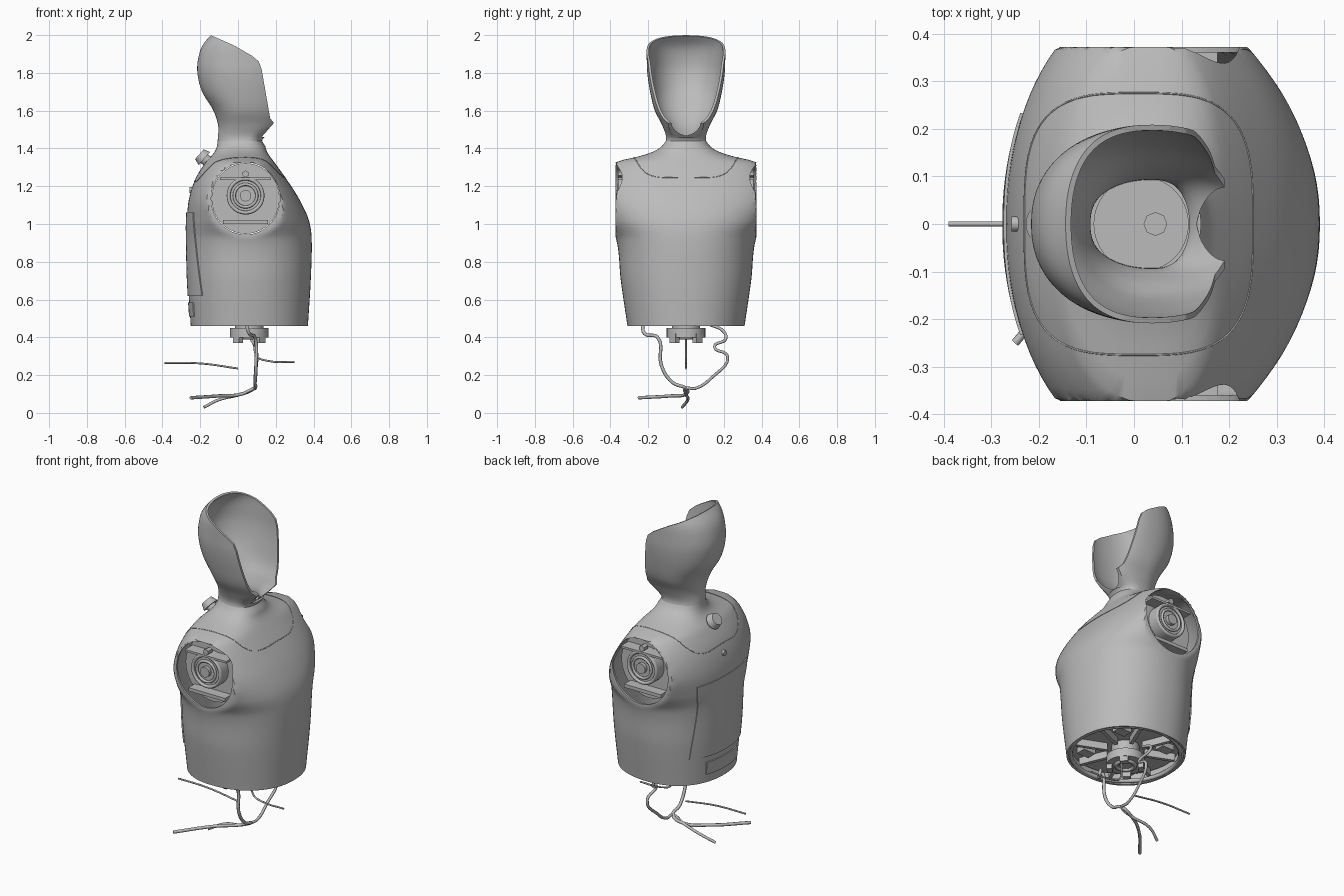
import bpy, bmesh, math
from math import sin, cos, pi
from mathutils import Vector
from mathutils.bvhtree import BVHTree

if "Cube" in bpy.data.objects:
    bpy.data.objects.remove(bpy.data.objects["Cube"])

grey = bpy.data.materials.new("matte grey")
grey.use_nodes = True
grey.diffuse_color = (0.5, 0.5, 0.5, 1)
grey.node_tree.nodes["Principled BSDF"].inputs["Base Color"].default_value = (0.5, 0.5, 0.5, 1)

CX, POWER, SHOULDER = 0.04, 2.2, 0.372
# Body sections: height, back x, front x, half width (clipped flat at the shoulders)
ROWS = [
    (.46, -.25, .37, .31), (.7, -.265, .385, .345), (.92, -.27, .39, .37),
    (1.02, -.27, .375, .43), (1.13, -.26, .325, .475), (1.24, -.225, .255, .45),
    (1.33, -.17, .19, .372), (1.35, -.15, .175, .28), (1.38, -.125, .155, .18),
    (1.41, -.112, .145, .13), (1.45, -.107, .13, .105), (1.52, -.105, .23, .125),
    (1.6, -.13, .27, .165), (1.7, -.19, .28, .19), (1.8, -.215, .28, .205),
    (1.88, -.21, .28, .208), (1.95, -.185, .28, .208), (2.02, -.125, .28, .2),
]


def section(z):
    """Smooth interpolation of the section table."""
    i = max(k for k in range(len(ROWS) - 1) if ROWS[k][0] <= z + 1e-6 or k == 0)
    p, q = ROWS[i], ROWS[i + 1]
    o, r = ROWS[max(i - 1, 0)], ROWS[min(i + 2, len(ROWS) - 1)]
    h = q[0] - p[0]
    t = (z - p[0]) / h
    out = []
    for c in (1, 2, 3):
        m0 = (q[c] - o[c]) / (q[0] - o[0]) * h
        m1 = (r[c] - p[c]) / (r[0] - p[0]) * h
        s = t * t * (3 - 2 * t)
        out.append(p[c] + (q[c] - p[c]) * s + m0 * t * (1 - t) ** 2 - m1 * t * t * (1 - t))
    return out


def skin(z, a, off=0.0):
    """Point on the body surface at height z and angle a."""
    back, front, wide = section(z)
    bend = lambda v: math.copysign(abs(v) ** (2 / POWER), v)
    reach = front - CX if cos(a) > 0 else CX - back
    y = max(-SHOULDER, min(SHOULDER, wide * bend(sin(a))))
    return Vector((CX + reach * bend(cos(a)) + off * cos(a), y + off * sin(a), z))


def finish(ob, name, angle=35):
    ob.name = name
    ob.data.materials.clear()
    ob.data.materials.append(grey)
    bpy.ops.object.select_all(action='DESELECT')
    ob.select_set(True)
    bpy.context.view_layer.objects.active = ob
    bpy.ops.object.shade_smooth_by_angle(angle=math.radians(angle))
    return ob


def mesh(name, verts, faces):
    me = bpy.data.meshes.new(name)
    me.from_pydata([tuple(v) for v in verts], [], faces)
    bm = bmesh.new()
    bm.from_mesh(me)
    bmesh.ops.recalc_face_normals(bm, faces=bm.faces)
    bm.to_mesh(me)
    bm.free()
    ob = bpy.data.objects.new(name, me)
    bpy.context.collection.objects.link(ob)
    return ob


def apply(ob, kind, **settings):
    bpy.context.view_layer.objects.active = ob
    mod = ob.modifiers.new("mod", kind)
    for key, value in settings.items():
        setattr(mod, key, value)
    bpy.ops.object.modifier_apply(modifier=mod.name)


def cut(ob, cutter):
    apply(ob, 'BOOLEAN', operation='DIFFERENCE', object=cutter, solver='EXACT')
    bpy.data.objects.remove(cutter)


def grid_faces(rows, cols, closed):
    last = cols if closed else cols - 1
    return [(j * cols + i, j * cols + (i + 1) % cols,
             (j + 1) * cols + (i + 1) % cols, (j + 1) * cols + i)
            for j in range(rows - 1) for i in range(last)]


def shell(name, z0, z1, rows, cols=96):
    verts = [skin(z0 + (z1 - z0) * j / (rows - 1), 2 * pi * i / cols)
             for j in range(rows) for i in range(cols)]
    ob = mesh(name, verts, grid_faces(rows, cols, True))
    apply(ob, 'SOLIDIFY', thickness=0.012, offset=-1)
    return ob


def patch(name, z0, z1, a0, a1, n=20):
    """Raised panel on the back, half angle a0 at the bottom and a1 at the top."""
    verts = []
    for j in range(n):
        t = j / (n - 1)
        half = a0 + (a1 - a0) * t
        verts += [skin(z0 + (z1 - z0) * t, pi + half * (2 * i / (n - 1) - 1), 0.006) for i in range(n)]
    ob = mesh(name, verts, grid_faces(n, n, False))
    apply(ob, 'SOLIDIFY', thickness=0.008, offset=-1)
    return finish(ob, name)


def cyl(name, loc, r, depth, rot=(0, 0, 0), squash=1.0, top=None, sides=40):
    bpy.ops.mesh.primitive_cone_add(vertices=sides, radius1=r, radius2=r if top is None else top,
                                    depth=depth, location=loc, rotation=rot)
    ob = bpy.context.object
    ob.scale.y = squash
    return finish(ob, name)


def box(name, loc, size, turn=0.0):
    bpy.ops.mesh.primitive_cube_add(size=1, location=loc, rotation=(0, 0, turn))
    ob = bpy.context.object
    ob.scale = size
    return finish(ob, name)


def ring(name, loc, r, thick, rot=(0, 0, 0), squash=1.0):
    bpy.ops.mesh.primitive_torus_add(major_radius=r, minor_radius=thick, location=loc, rotation=rot,
                                     major_segments=40, minor_segments=8)
    bpy.context.object.scale.y = squash
    return finish(bpy.context.object, name, 60)


def tube(name, points, r, cyclic=False):
    cu = bpy.data.curves.new(name, 'CURVE')
    cu.dimensions, cu.bevel_depth, cu.bevel_resolution, cu.resolution_u = '3D', r, 2, 5
    cu.use_fill_caps = True
    sp = cu.splines.new('BEZIER')
    sp.bezier_points.add(len(points) - 1)
    sp.use_cyclic_u = cyclic
    for bp, p in zip(sp.bezier_points, points):
        bp.co = p
        bp.handle_left_type = bp.handle_right_type = 'AUTO'
    cu.materials.append(grey)
    ob = bpy.data.objects.new(name, cu)
    bpy.context.collection.objects.link(ob)


# Torso shell with shoulder openings
torso = shell("torso_shell", .46, 1.44, 70)
bm = bmesh.new()
bm.from_mesh(torso.data)
tree = BVHTree.FromBMesh(bm)
bm.free()
for side in (-1, 1):
    cut(torso, cyl("shoulder_cutter", (CX, side * .37, 1.135), .182, .1, (pi / 2, 0, 0), 1.05, sides=64))
finish(torso, "torso_shell", 30)

# Hood-shaped head, open at the face
head = shell("head_shell", 1.44, 2.02, 50)
edge = [(-.25, 2.05), (-.145, 2), (-.02, 1.945), (.075, 1.89), (.11, 1.86), (.125, 1.82),
        (.17, 1.56), (.19, 1.535), (.125, 1.46), (.6, 1.46), (.6, 2.2), (-.25, 2.2)]
n = len(edge)
prism = mesh("face_cutter", [(x, y, z) for y in (-.5, .5) for x, z in edge],
             grid_faces(2, n, True) + [tuple(range(n)), tuple(range(n, 2 * n))])
cut(head, prism)
finish(head, "head_shell", 30)
cyl("neck_plate", (.015, 0, 1.445), .1, .01)
cyl("neck_joint", (.045, 0, 1.455), .025, .02, sides=8)

# Collar seam following the shoulders
seam = []
for i in range(48):
    a = 2 * pi * i / 48
    x = .01 + .24 * math.copysign(abs(cos(a)) ** .6, cos(a))
    y = .275 * math.copysign(abs(sin(a)) ** .6, sin(a))
    hit = tree.ray_cast(Vector((x, y, 3)), Vector((0, 0, -1)))[0]
    if hit:
        seam.append(hit)
tube("collar_seam", seam, .002, True)

# Shoulder motors inside the openings
for side, word in ((-1, "right"), (1, "left")):
    flat = (pi / 2, 0, 0)
    cyl(word + "_shoulder_wall", (CX, side * .285, 1.135), .18, .01, flat, 1.04)
    box(word + "_shoulder_shelf", (CX, side * .325, 1.24), (.27, .07, .012))
    box(word + "_shoulder_floor", (CX, side * .32, 1.01), (.24, .06, .02))
    cyl(word + "_motor_housing", (CX, side * .315, 1.15), .1, .07, flat)
    ring(word + "_motor_outer_ring", (CX, side * .35, 1.15), .09, .01, flat)
    ring(word + "_motor_inner_ring", (CX, side * .355, 1.15), .06, .008, flat)
    cyl(word + "_motor_shaft", (CX, side * .345, 1.15), .03, .05, flat)
    cyl(word + "_motor_pin", (CX, side * .34, 1.265), .018, .04, flat, sides=6)

# Back panels, button and knob
patch("back_panel", .62, 1.06, .75, .5)
patch("battery_cover", .51, .585, .42, .42)
out = Vector((-.75, 0, .65)).normalized()
tilt = out.to_track_quat('Z', 'Y').to_euler()
base = Vector((-.165, 0, 1.335))
cyl("back_knob_stem", base, .03, .06, tilt)
cyl("back_knob_cap", base + out * .035, .046, .035, tilt, top=.034)
cyl("back_button", skin(1.18, pi), .016, .02, (0, pi / 2, 0))

# Underside: floor, rim, ribs and waist hub
cyl("base_floor", (.06, 0, .52), .29, .012, squash=1.02, sides=64)
ring("base_rim", (.06, 0, .472), .295, .012, squash=1.0)
for k in range(8):
    a = pi / 8 + k * pi / 4
    box("base_rib", (.06 + .19 * cos(a), .19 * sin(a), .495), (.17, .02, .045), a)
for x in (-1, 1):
    for y in (-1, 1):
        box("base_module", (.06 + x * .15, y * .15, .5), (.08, .06, .035))
cyl("waist_column", (.06, 0, .475), .075, .09)
cyl("waist_hub", (.06, 0, .425), .102, .05)
for k in range(4):
    a = pi / 4 + k * pi / 2
    box("waist_hub_foot", (.06 + .085 * cos(a), .085 * sin(a), .395), (.03, .045, .05), a)
ring("waist_hub_ring", (.06, 0, .4), .05, .012)

# Loose cables below the waist
join = [(.085, 0, .13), (.02, 0, .1)]
tube("right_cable", [(.04, -.23, .48), (.06, -.22, .42), (.09, -.15, .4), (.095, -.13, .25),
                     (.09, -.07, .16)] + join + [(-.1, -.08, .09), (-.25, -.25, .08)], .009)
tube("left_cable", [(.04, .12, .47), (.05, .2, .43), (.07, .21, .39), (.09, .15, .35), (.1, .22, .3),
                    (.09, .14, .19), (.09, .05, .13)] + join + [(-.1, .01, .07), (-.18, -.02, .03)], .008)
tube("back_cable", [(-.39, 0, .265), (-.2, 0, .262), (0, 0, .235)], .005)
tube("front_cable", [(.09, 0, .41), (.1, 0, .3), (.16, 0, .275), (.3, 0, .27)], .005)
